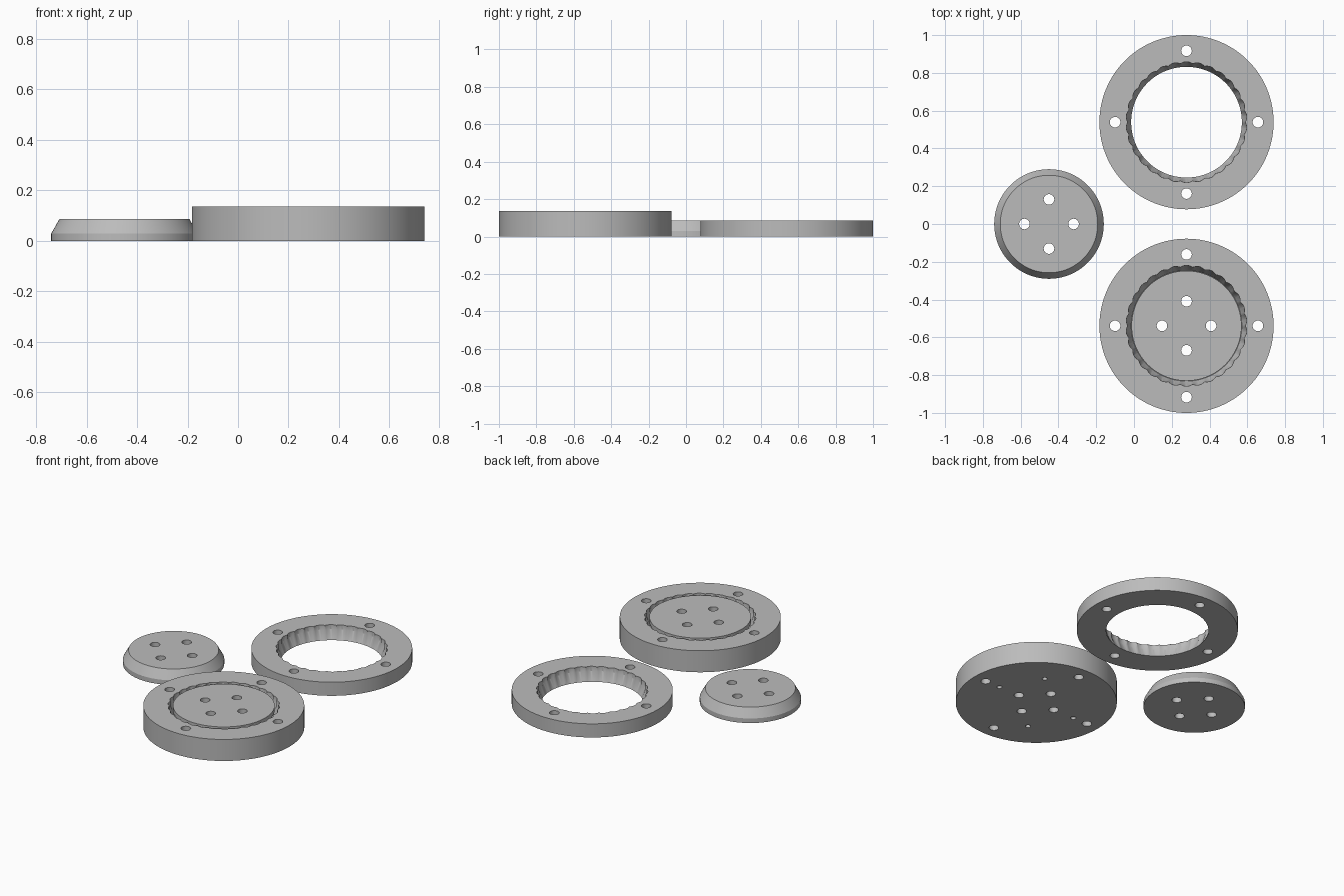
import bpy, bmesh
from math import sin, cos, pi, radians

if "Cube" in bpy.data.objects:
    bpy.data.objects.remove(bpy.data.objects["Cube"])

SEG = 240        # steps around each turned part
SCALLOPS = 30    # ripples around the socket wall
R_OUT, R_HOLE = 0.461, 0.028
T_PLATE, T_RING = 0.05, 0.086

grey = bpy.data.materials.new("plain_grey")
grey.diffuse_color = (0.5, 0.5, 0.5, 1)
grey.use_nodes = True
grey.node_tree.nodes["Principled BSDF"].inputs["Base Color"].default_value = grey.diffuse_color


def lathe(bm, profile, closed):
    """Spin (radius, height, ripple) points; open profiles get flat end caps."""
    rings = []
    for r, z, ripple in profile:
        ring = []
        for i in range(SEG):
            a = 2 * pi * i / SEG
            rr = r + ripple * abs(sin(a * SCALLOPS / 2))
            ring.append(bm.verts.new((rr * cos(a), rr * sin(a), z)))
        rings.append(ring)
    pairs = list(zip(rings, rings[1:]))
    if closed:
        pairs.append((rings[-1], rings[0]))
    else:
        bm.faces.new(rings[0])
        bm.faces.new(rings[-1])
    for a, b in pairs:
        for i in range(SEG):
            j = (i + 1) % SEG
            bm.faces.new((a[i], a[j], b[j], b[i]))
    bmesh.ops.recalc_face_normals(bm, faces=bm.faces)


def new_object(name, bm, loc):
    me = bpy.data.meshes.new(name)
    bm.to_mesh(me)
    bm.free()
    ob = bpy.data.objects.new(name, me)
    ob.location = loc
    bpy.context.collection.objects.link(ob)
    return ob


def drill(bm, dist, angle, radius, z0, z1):
    """Add one upright drill cylinder to a cutter mesh."""
    got = bmesh.ops.create_cone(bm, cap_ends=True, segments=32, radius1=radius,
                                radius2=radius, depth=z1 - z0)
    a = radians(angle)
    bmesh.ops.translate(bm, verts=got["verts"],
                        vec=(dist * cos(a), dist * sin(a), (z0 + z1) / 2))


def make_part(name, profile, closed, loc, drills):
    bm = bmesh.new()
    lathe(bm, profile, closed)
    ob = new_object(name, bm, loc)
    ob.data.materials.append(grey)
    bm = bmesh.new()
    for d in drills:
        drill(bm, *d)
    cutter = new_object(name + "_drills", bm, loc)
    cutter.hide_render = True
    mod = ob.modifiers.new("holes", "BOOLEAN")
    mod.operation, mod.solver, mod.object = "DIFFERENCE", "EXACT", cutter
    bpy.ops.object.select_all(action="DESELECT")
    ob.select_set(True)
    bpy.context.view_layer.objects.active = ob
    bpy.ops.object.modifier_apply(modifier=mod.name)
    bpy.data.objects.remove(cutter)
    bpy.ops.object.shade_smooth_by_angle(angle=radians(25))
    return ob


def four(dist):
    return [(dist, a, R_HOLE, -0.1, 0.3) for a in (0, 90, 180, 270)]


def socket_wall(z):
    """Rippled socket, straight at the top and tapering to a plain round foot."""
    return [(0.293, z, 0), (0.311, z + 0.057, 0.009), (0.311, z + T_RING, 0.009)]


# Loose tapered disc
make_part("loose_disc",
          [(0.29, 0, 0), (0.29, 0.029, 0), (0.258, T_RING, 0)],
          False, (-0.45, 0, 0), four(0.13))

# Open ring with the rippled socket
make_part("open_ring",
          socket_wall(0) + [(R_OUT, T_RING, 0), (R_OUT, 0, 0)],
          True, (0.278, 0.539, 0), four(0.378))

# Base: solid plate, socket ring and upturned disc standing inside the gap
top = T_PLATE + T_RING
island = [(0.291, top, 0), (0.291, top - 0.029, 0), (0.259, T_PLATE, 0)]
slots = [(0.276, a, 0.015, -0.02, T_PLATE + 0.005) for a in (0, 60, 180, 240)]
make_part("socket_base",
          island + socket_wall(T_PLATE) + [(R_OUT, top, 0), (R_OUT, 0, 0)],
          False, (0.278, -0.539, 0), four(0.378) + four(0.13) + slots)
